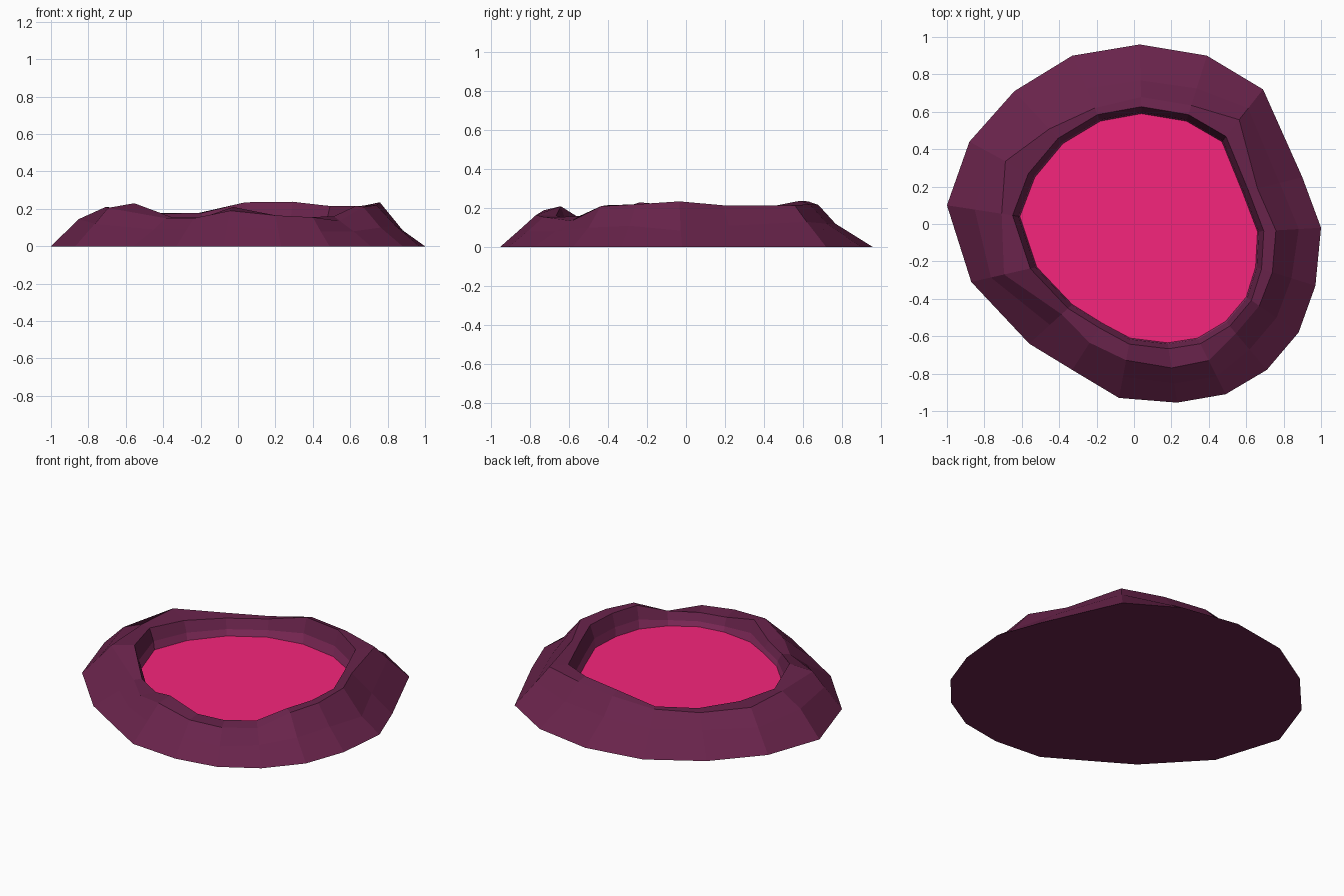
import bpy, bmesh

if "Cube" in bpy.data.objects:
    bpy.data.objects.remove(bpy.data.objects["Cube"])

POOL_Z = 0.08

# outlines seen from above, one matching point per spoke
outer = [(-1, .1), (-.88, .44), (-.64, .71), (-.33, .9), (.03, .96), (.39, .9),
         (.69, .72), (.9, .25), (1, -.02), (.97, -.33), (.88, -.58), (.71, -.78),
         (.49, -.91), (.23, -.955), (-.08, -.93), (-.33, -.78), (-.56, -.64), (-.87, -.31)]
inner = [(-.61, .04), (-.53, .25), (-.38, .43), (-.18, .55), (.04, .59), (.28, .55),
         (.47, .44), (.58, .17), (.66, -.04), (.65, -.23), (.6, -.39), (.49, -.52),
         (.34, -.61), (.18, -.635), (-.02, -.61), (-.17, -.53), (-.33, -.43), (-.52, -.23)]

# uneven rim: inner rim height, height of the crest, and of the shoulder
rim_z = [.205, .19, .175, .178, .235, .238, .215, .215, .215, .215, .215, .16, .155, .16, .21, .155, .155, .23]
crest_z = [.21, .208, .178, .178, .217, .22, .215, .215, .235, .22, .21, .135, .155, .165, .19, .15, .15, .205]
shoulder_z = [.145, .12, .11, .11, .12, .12, .13, .11, .085, .11, .1, .08, .08, .09, .105, .09, .09, .12]
# distance out from the pool (0) to the foot (1)
crest_t = [.25, .45, .28, .2, .24, .24, .42, .25, .29, .28, .25, .25, .4, .42, .37, .42, .25, .5]
shoulder_t = [.62, .68, .52, .5, .48, .5, .64, .62, .65, .6, .58, .58, .68, .68, .65, .65, .52, .7]


def material(name, color):
    m = bpy.data.materials.new(name)
    m.diffuse_color = (*color, 1)
    m.use_nodes = True
    m.node_tree.nodes["Principled BSDF"].inputs["Base Color"].default_value = m.diffuse_color
    return m


def finish(bm, name, mats):
    me = bpy.data.meshes.new(name)
    bm.to_mesh(me)
    bm.free()
    for m in mats:
        me.materials.append(m)
    ob = bpy.data.objects.new(name, me)
    bpy.context.collection.objects.link(ob)
    return ob


def spoke_point(i, t, z):
    (ax, ay), (bx, by) = inner[i], outer[i]
    return (ax + (bx - ax) * t, ay + (by - ay) * t, z)


rock = material("rock", (.14, .017, .07))
glow = material("glowing_rock", (.3, .032, .14))
liquid = material("liquid", (.92, .018, .2))
n = len(outer)

# crater: concentric rings from the foot up over the rim and down to the pool
bm = bmesh.new()
profiles = []
for i in range(n):
    lip = POOL_Z + (rim_z[i] - POOL_Z) * .42
    profiles.append([(1, 0), (shoulder_t[i], shoulder_z[i]), (crest_t[i], crest_z[i]),
                     (.10, rim_z[i]), (.02, lip), (0, POOL_Z - .005)])
rings = [[bm.verts.new(spoke_point(i, *profiles[i][k])) for i in range(n)]
         for k in range(6)]
for k in range(5):
    for i in range(n):
        j = (i + 1) % n
        f = bm.faces.new((rings[k][i], rings[k][j], rings[k + 1][j], rings[k + 1][i]))
        f.material_index = 1 if k == 4 else 0
bm.faces.new(rings[0])
bm.faces.new(rings[-1])
bmesh.ops.recalc_face_normals(bm, faces=bm.faces)
finish(bm, "crater", [rock, glow])

# pool: flat sheet of liquid inside the rim, facing up
bm = bmesh.new()
bm.faces.new([bm.verts.new(spoke_point(i, 0, POOL_Z)) for i in reversed(range(n))])
finish(bm, "pool", [liquid])
